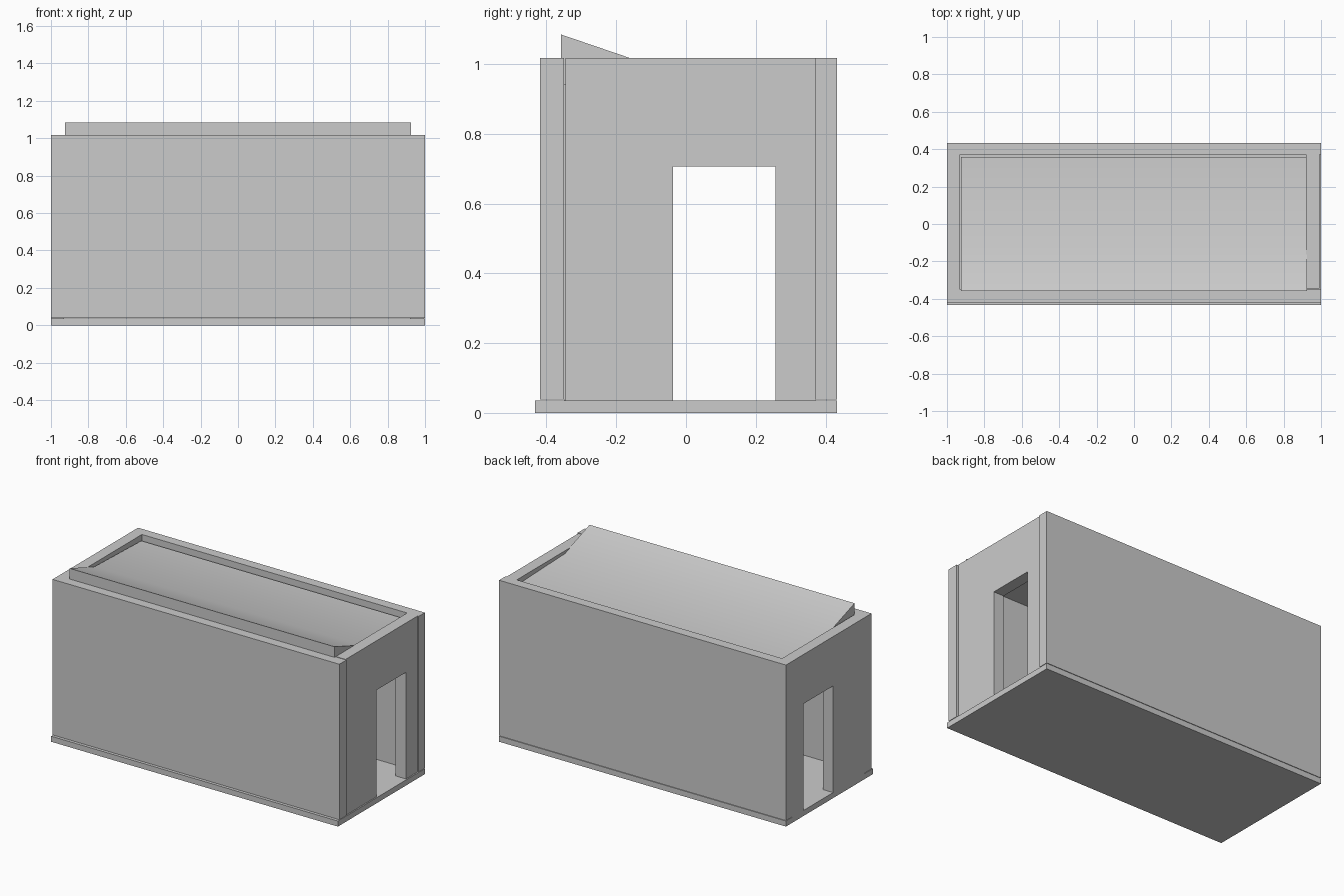
import bpy, bmesh
from math import radians

if "Cube" in bpy.data.objects:
    bpy.data.objects.remove(bpy.data.objects["Cube"])


def extrude_x(name, profile, x0, x1):
    """Solid made from a (y, z) outline swept along x."""
    bm = bmesh.new()
    face = bm.faces.new([bm.verts.new((x0, y, z)) for y, z in profile])
    result = bmesh.ops.extrude_face_region(bm, geom=[face])
    moved = [v for v in result["geom"] if isinstance(v, bmesh.types.BMVert)]
    bmesh.ops.translate(bm, verts=moved, vec=(x1 - x0, 0, 0))
    bmesh.ops.recalc_face_normals(bm, faces=bm.faces)
    mesh = bpy.data.meshes.new(name)
    bm.to_mesh(mesh)
    bm.free()
    obj = bpy.data.objects.new(name, mesh)
    bpy.context.collection.objects.link(obj)
    return obj


def box(name, x0, x1, y0, y1, z0, z1):
    return extrude_x(name, [(y0, z0), (y1, z0), (y1, z1), (y0, z1)], x0, x1)


FLOOR, TOP = 0.035, 1.018

# Floor slab and the two long walls
box("floor_slab", -1, 1, -0.433, 0.433, 0, FLOOR)
box("front_wall", -1, 1, -0.419, -0.350, 0.038, TOP)
box("back_wall", -1, 1, 0.371, 0.433, 0.038, TOP)


# End walls, each with a doorway down to the floor
def end_wall(name, x0, x1, y0):
    return extrude_x(name, [(y0, FLOOR), (-0.037, FLOOR), (-0.037, 0.707),
                            (0.256, 0.707), (0.256, FLOOR), (0.371, FLOOR),
                            (0.371, TOP), (y0, TOP)], x0, x1)


end_wall("left_end_wall", -1, -0.93, -0.350)
end_wall("right_end_wall", 0.92, 0.992, -0.345)

# Roof slab, rising to a raised lip along the front
roof = extrude_x("roof", [(-0.359, 0.94), (0.357, 0.94), (0.357, 0.985),
                          (-0.11, 1.0), (-0.359, 1.085)], -0.924, 0.924)
bpy.context.view_layer.objects.active = roof
roof.select_set(True)
bpy.ops.object.shade_smooth_by_angle(angle=radians(30))
